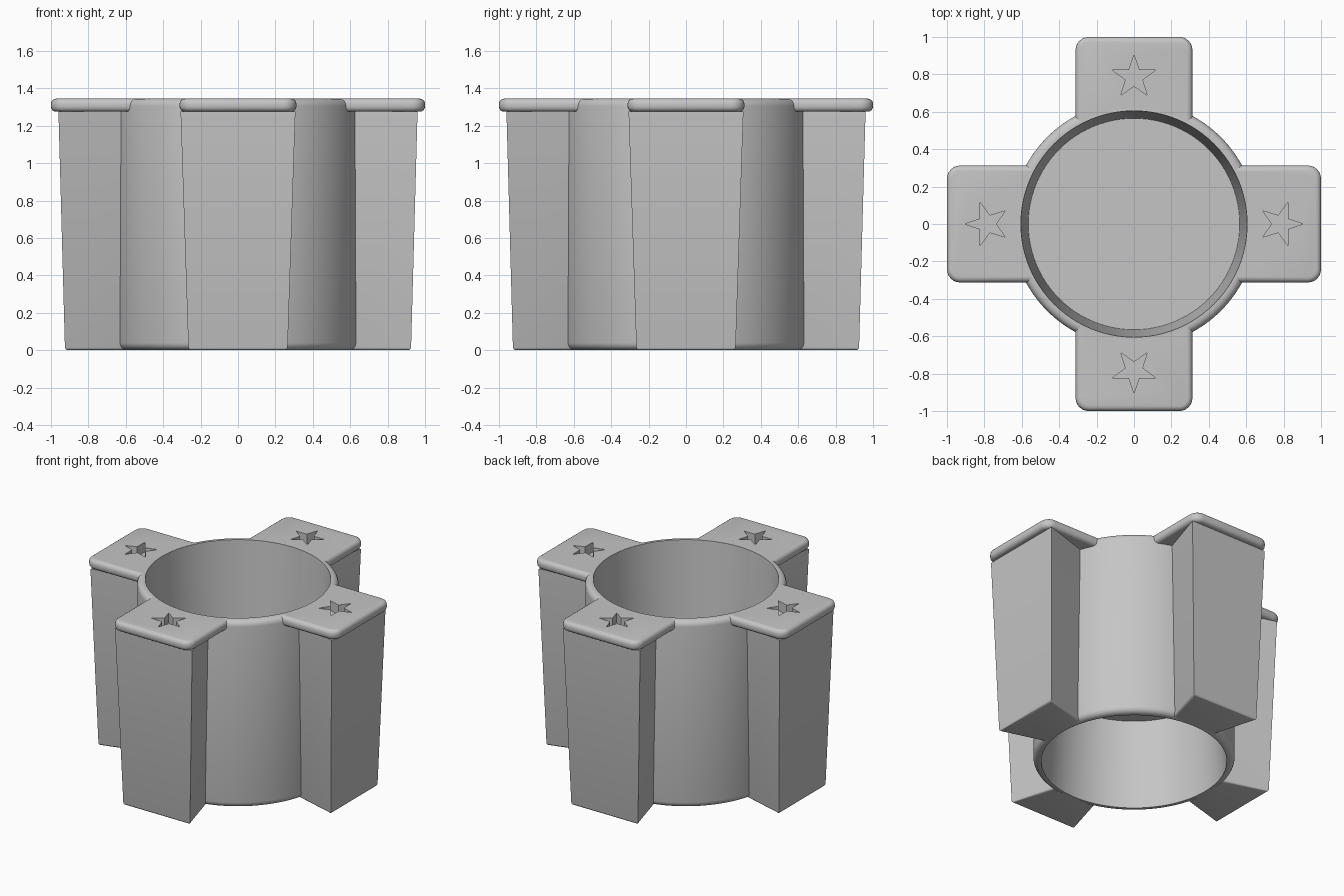
import bpy, bmesh, math
from mathutils import Matrix, Vector

cube = bpy.data.objects.get("Cube")
if cube:
    bpy.data.objects.remove(cube, do_unlink=True)

HEIGHT = 1.345
PLATE_Z = 1.275
BORE, WALL, FLOOR_R = 0.605, 0.657, 0.565
ROUND = 0.04

grey = bpy.data.materials.new("plain grey")
grey.use_nodes = True
grey.diffuse_color = (0.56, 0.56, 0.56, 1)
grey.node_tree.nodes["Principled BSDF"].inputs["Base Color"].default_value = (0.56, 0.56, 0.56, 1)


def make(name, bm, turn=0):
    bmesh.ops.recalc_face_normals(bm, faces=bm.faces)
    mesh = bpy.data.meshes.new(name)
    bm.to_mesh(mesh)
    bm.free()
    mesh.materials.append(grey)
    obj = bpy.data.objects.new(name, mesh)
    obj.rotation_euler.z = turn
    bpy.context.collection.objects.link(obj)
    return obj


def activate(obj):
    bpy.ops.object.select_all(action="DESELECT")
    obj.select_set(True)
    bpy.context.view_layer.objects.active = obj


def smooth(obj):
    activate(obj)
    bpy.ops.object.shade_smooth_by_angle(angle=math.radians(30))


def prism(outline, z0, z1):
    """Extrude a closed xy outline between two heights."""
    bm = bmesh.new()
    face = bm.faces.new([bm.verts.new((x, y, z0)) for x, y in outline])
    moved = bmesh.ops.extrude_face_region(bm, geom=[face])["geom"]
    verts = [v for v in moved if isinstance(v, bmesh.types.BMVert)]
    bmesh.ops.translate(bm, verts=verts, vec=(0, 0, z1 - z0))
    return bm


def arc(cx, cy, r, start, end, steps):
    angles = [math.radians(start + (end - start) * i / steps) for i in range(steps + 1)]
    return [(cx + r * math.cos(a), cy + r * math.sin(a)) for a in angles]


# Sleeve: lathed wall with rounded rims, tapered bores and a web at mid height
def build_sleeve():
    web_low, web_high = 0.63, HEIGHT - 0.63
    profile = [(0, web_low), (FLOOR_R, web_low), (BORE, 0)]
    profile += arc(WALL - ROUND, ROUND, ROUND, -90, 0, 5)
    profile += arc(WALL - ROUND, HEIGHT - ROUND, ROUND, 0, 90, 5)
    profile += [(BORE, HEIGHT), (FLOOR_R, web_high), (0, web_high)]
    bm = bmesh.new()
    verts = [bm.verts.new((r, 0, z)) for r, z in profile]
    edges = [bm.edges.new(pair) for pair in zip(verts, verts[1:])]
    bmesh.ops.spin(bm, geom=verts + edges, cent=(0, 0, 0), axis=(0, 0, 1),
                   angle=math.tau, steps=96, use_duplicate=False)
    bmesh.ops.remove_doubles(bm, verts=bm.verts, dist=0.0005)
    smooth(make("sleeve", bm))


# Leg: drafted block whose sides converge toward the axis
def build_leg(name, turn):
    inner = 0.615
    bm = bmesh.new()
    rings = []
    for z, outer, half in ((0, 0.925, 0.265), (PLATE_Z, 0.96, 0.307)):
        near = half * inner / outer
        rings.append([bm.verts.new((x, y, z)) for x, y in
                      ((inner, -near), (outer, -half), (outer, half), (inner, near))])
    low, high = rings
    bm.faces.new(low)
    bm.faces.new(high)
    for i in range(4):
        j = (i + 1) % 4
        bm.faces.new((low[i], low[j], high[j], high[i]))
    rim = [e for e in bm.edges if all(v.co.z < 0.01 for v in e.verts)
           and any(v.co.x > 0.7 for v in e.verts)]
    bmesh.ops.bevel(bm, geom=rim, offset=0.015, segments=3, profile=0.5, affect="EDGES")
    smooth(make(name, bm, turn))


# Star-shaped cutter pointing outward
def star_cutter(turn):
    points = []
    for i in range(10):
        r = 0.12 if i % 2 == 0 else 0.047
        a = math.pi * i / 5
        points.append((0.785 + r * math.cos(a), r * math.sin(a)))
    cutter = make("star_cutter", prism(points, PLATE_Z - 0.1, HEIGHT + 0.1), turn)
    cutter.hide_render = True
    return cutter


# Plate: rounded tab with soft edges and a star recess
def build_plate(name, turn):
    half, corner, hug = 0.3125, 0.07, 0.613
    swing = math.degrees(math.asin(half / hug))
    outline = arc(1 - corner, -half + corner, corner, -90, 0, 6)
    outline += arc(1 - corner, half - corner, corner, 0, 90, 6)
    outline += arc(0, 0, hug, swing, -swing, 20)
    bm = prism(outline, PLATE_Z, HEIGHT)
    rim = [e for e in bm.edges
           if abs(e.verts[0].co.z - e.verts[1].co.z) < 0.001
           and any(Vector(v.co.xy).length > hug + 0.01 for v in e.verts)]
    bmesh.ops.bevel(bm, geom=rim, offset=0.028, segments=4, profile=0.5, affect="EDGES")
    plate = make(name, bm, turn)
    cutter = star_cutter(turn)
    cut = plate.modifiers.new("star recess", "BOOLEAN")
    cut.operation = "DIFFERENCE"
    cut.solver = "EXACT"
    cut.object = cutter
    activate(plate)
    bpy.ops.object.modifier_apply(modifier=cut.name)
    bpy.data.objects.remove(cutter, do_unlink=True)
    smooth(plate)


build_sleeve()
for i, side in enumerate(("left", "back", "right", "front")):
    build_leg(side + "_leg", i * math.pi / 2)
    build_plate(side + "_top_plate", i * math.pi / 2)
